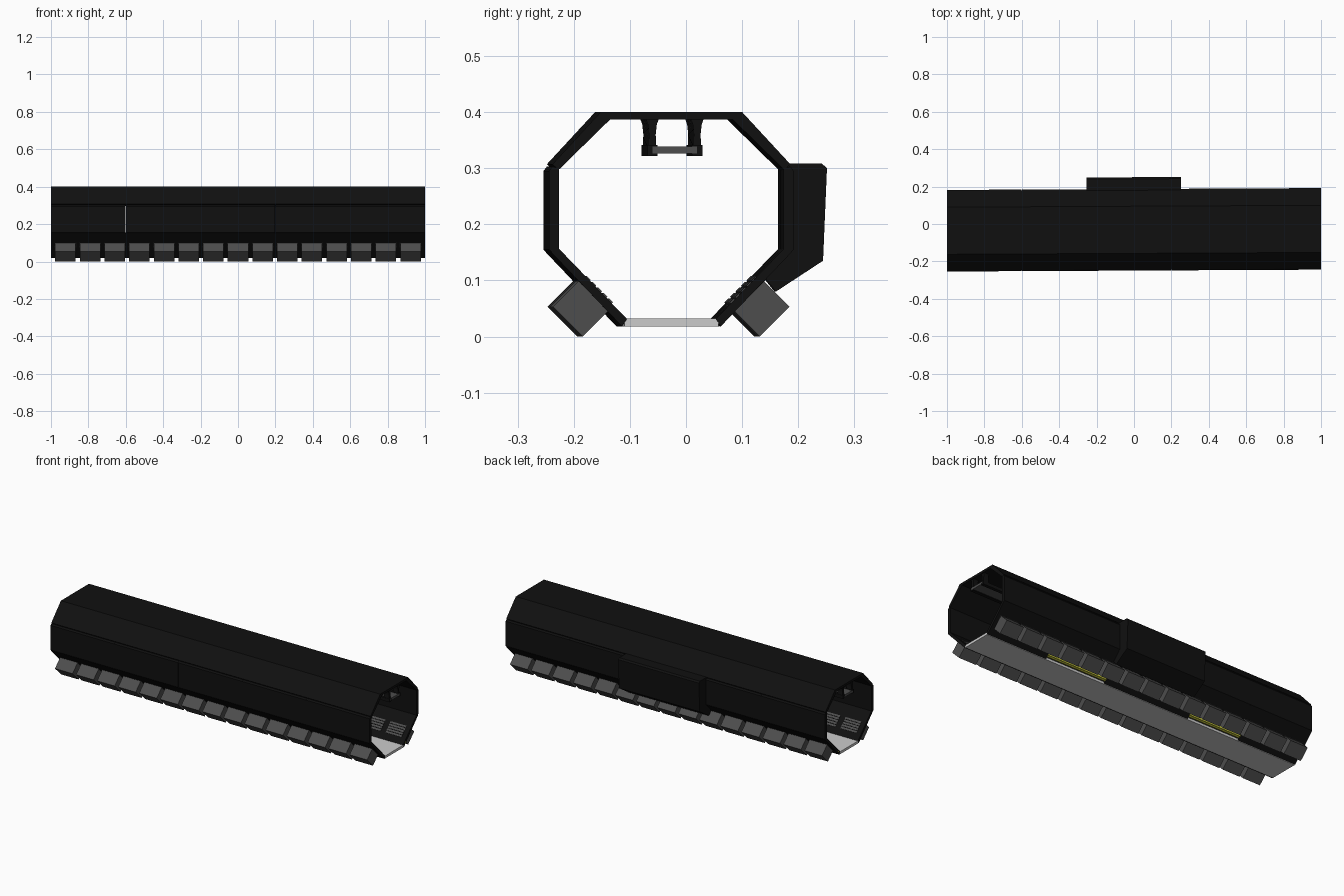
import bpy, bmesh, math

if "Cube" in bpy.data.objects:
    bpy.data.objects.remove(bpy.data.objects["Cube"])

CENTRE, SLOPE = -0.031, 0.005   # corridor axis offset and slight skew seen from above


def material(name, r, g, b):
    m = bpy.data.materials.new(name)
    m.diffuse_color = (r, g, b, 1)
    m.use_nodes = True
    m.node_tree.nodes["Principled BSDF"].inputs["Base Color"].default_value = m.diffuse_color
    return m


black = material("black_panel", 0.005, 0.005, 0.005)
dark = material("dark_grey", 0.02, 0.02, 0.02)
grey = material("mid_grey", 0.075, 0.075, 0.075)
light = material("light_grey", 0.55, 0.55, 0.55)
yellow = material("yellow", 0.75, 0.75, 0.06)


def prisms(name, parts, mat):
    """One object made of (y,z) profiles, each extruded from x0 to x1."""
    bm = bmesh.new()
    for pts, x0, x1 in parts:
        ends = [[bm.verts.new((x, CENTRE + u + SLOPE * x, z)) for u, z in pts] for x in (x0, x1)]
        n = len(pts)
        bm.faces.new(ends[0])
        bm.faces.new(ends[1][::-1])
        for i in range(n):
            j = (i + 1) % n
            bm.faces.new((ends[0][i], ends[1][i], ends[1][j], ends[0][j]))
    bmesh.ops.recalc_face_normals(bm, faces=bm.faces)
    me = bpy.data.meshes.new(name)
    bm.to_mesh(me)
    bm.free()
    me.materials.append(mat)
    ob = bpy.data.objects.new(name, me)
    bpy.context.collection.objects.link(ob)
    return ob


def rect(u0, u1, z0, z1):
    return [(u0, z0), (u1, z0), (u1, z1), (u0, z1)]


def flip(pts, side):
    return [(u * side, z) for u, z in pts]


def tilted(u, z, t0, t1, n0, n1):
    """Rectangle at 45 degrees: t runs up the lower slope, n points outward."""
    k = math.sqrt(0.5)
    return [(u + k * (t + n), z + k * (t - n)) for t, n in ((t0, n0), (t1, n0), (t1, n1), (t0, n1))]


# Octagonal shell: roof and upper slopes
prisms("roof", [(rect(-0.126, 0.126, 0.387, 0.40), -1, 1)], black)
upper = [(0.126, 0.40), (0.212, 0.307), (0.201, 0.297), (0.108, 0.388)]
prisms("upper_slopes", [(flip(upper, s), -1, 1) for s in (-1, 1)], black)

# Five wall panels a side, leaving out the alcove opening at the back
walls = []
for i in range(5):
    x0 = -1 + 0.4 * i
    panel = [(0.200, 0.152), (0.212, 0.149), (0.218, 0.155), (0.218, 0.295), (0.212, 0.303), (0.200, 0.300)]
    for s in (-1, 1):
        if not (s == 1 and i == 2):
            walls.append((flip(panel, s), x0, x0 + 0.399))
prisms("wall_panels", walls, black)

# Lower slopes; the back one is cut short where the yellow pipes show through
lower = [(0.200, 0.156), (0.214, 0.150), (0.088, 0.018), (0.079, 0.031)]
short = [(0.200, 0.156), (0.214, 0.150), (0.114, 0.045), (0.103, 0.056)]
parts = [(flip(lower, -1), -1, 1)]
for x0, x1, p in ((-1, -0.63, lower), (-0.63, -0.3, short), (-0.3, 0.24, lower),
                  (0.24, 0.62, short), (0.62, 1, lower)):
    parts.append((p, x0, x1))
prisms("lower_slopes", parts, black)

# Floor and pipes
prisms("floor", [(rect(-0.084, 0.084, 0.018, 0.032), -1, 1)], light)
prisms("yellow_pipes", [(rect(0.089, 0.096, 0.031, 0.040), -1, 1),
                        (rect(0.097, 0.104, 0.035, 0.044), -1, 1)], yellow)

# Rows of tilted boxes with inner frames and louvres
boxes, frames, slats = [], [], []
for i in range(15):
    x = 0.1318 * (i - 7)
    for s in (-1, 1):
        boxes.append((flip(tilted(0.160, 0.053, -0.039, 0.036, -0.028, 0.036), s), x - 0.055, x + 0.055))
        frames.append((flip(tilted(0.160, 0.053, -0.041, 0.039, -0.042, -0.028), s), x - 0.058, x + 0.058))
        for k in range(5):
            t = -0.034 + 0.014 * k
            slats.append((flip(tilted(0.160, 0.053, t, t + 0.010, -0.045, -0.042), s), x - 0.05, x + 0.05))
prisms("side_boxes", boxes, grey)
prisms("box_frames", frames, dark)
prisms("louvre_slats", slats, grey)

# Alcove bulging out of the back wall: hollow skin plus end caps
outer = [(0.200, 0.308), (0.272, 0.308), (0.281, 0.300), (0.274, 0.135), (0.190, 0.080)]
inner = [(0.200, 0.296), (0.266, 0.296), (0.269, 0.292), (0.263, 0.145), (0.206, 0.152)]
skin = [([outer[i], outer[i + 1], inner[i + 1], inner[i]], -0.25, 0.25) for i in range(4)]
cap = outer + [(0.170, 0.105), (0.200, 0.150)]
prisms("alcove_skin", skin, black)
prisms("alcove_ends", [(cap, -0.255, -0.2), (cap, 0.2, 0.25)], black)

# Overhead tray on hangers
prisms("tray", [(rect(-0.034, 0.046, 0.326, 0.339), -1, 1)], grey)
rails, hangers = [], []
for u in (-0.034, 0.046):
    rails.append((rect(u - 0.009, u + 0.009, 0.322, 0.341), -1, 1))
    half = [(0.007, 0.338), (0.006, 0.36), (0.008, 0.378), (0.012, 0.389)]
    shape = [(u + d, z) for d, z in half] + [(u - d, z) for d, z in half[::-1]]
    for i in range(6):
        x = -0.98 + 0.392 * i
        hangers.append((shape, x - 0.015, x + 0.015))
prisms("tray_rails", rails, black)
prisms("tray_hangers", hangers, black)
